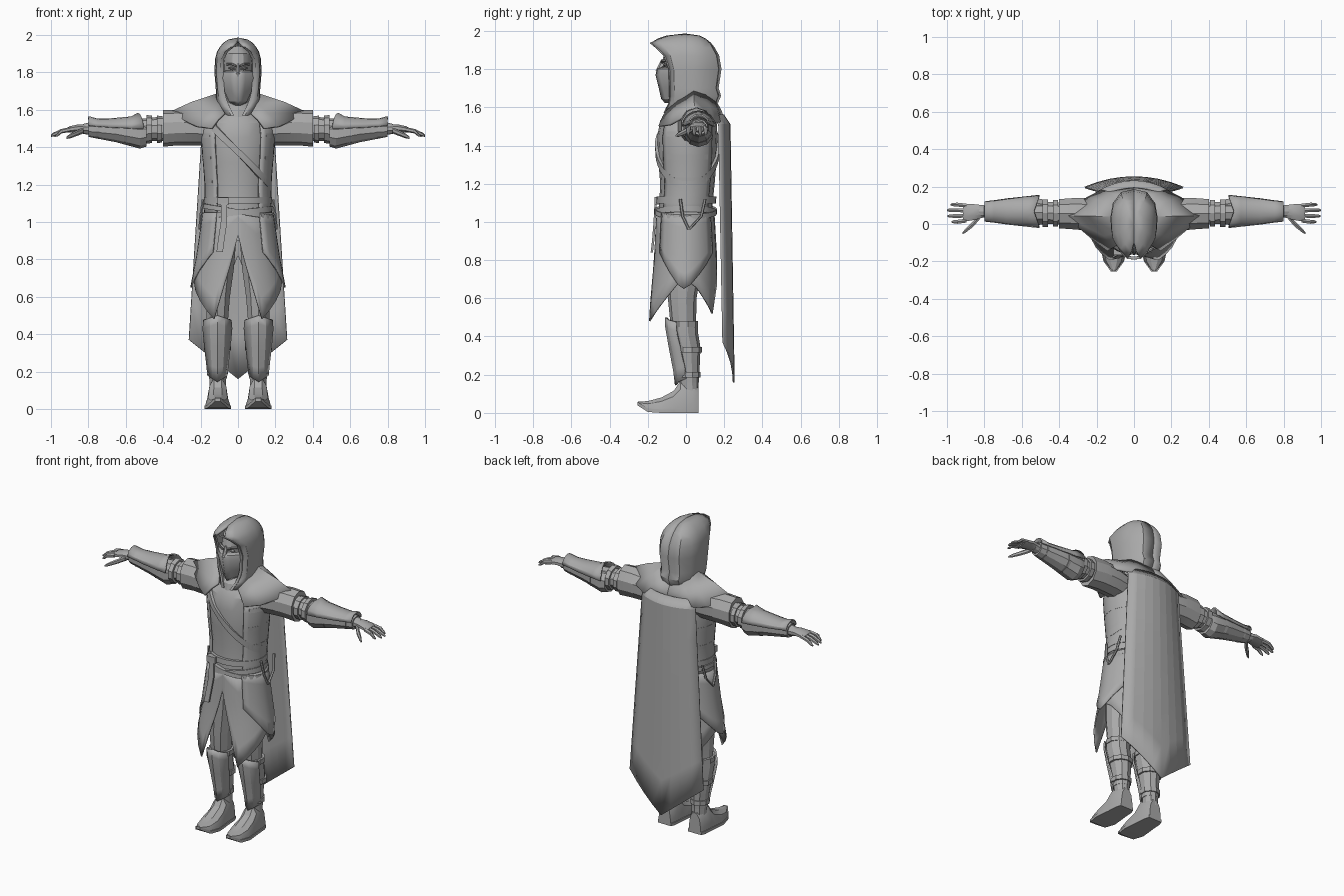
import bpy, bmesh, math
from math import sin, cos, pi, radians

grey = bpy.data.materials.new("cloth grey")
grey.diffuse_color = (0.4, 0.4, 0.4, 1)


def loft(name, rings, closed=True, caps=True, wrap=False, mirror=False, thick=0, angle=25):
    """Skin a list of equal-length point rings."""
    bm = bmesh.new()
    vs = [[bm.verts.new(p) for p in r] for r in rings]
    n = len(vs[0])
    for i in range(len(vs) if wrap else len(vs) - 1):
        a, b = vs[i], vs[(i + 1) % len(vs)]
        for j in range(n if closed else n - 1):
            k = (j + 1) % n
            bm.faces.new((a[j], a[k], b[k], b[j]))
    if closed and caps and not wrap:
        bm.faces.new(vs[0])
        bm.faces.new(vs[-1])
    bmesh.ops.remove_doubles(bm, verts=bm.verts, dist=0.0004)
    bmesh.ops.recalc_face_normals(bm, faces=bm.faces)
    me = bpy.data.meshes.new(name)
    bm.to_mesh(me)
    bm.free()
    me.materials.append(grey)
    ob = bpy.data.objects.new(name, me)
    bpy.context.collection.objects.link(ob)
    bpy.ops.object.select_all(action='DESELECT')
    ob.select_set(True)
    bpy.context.view_layer.objects.active = ob
    bpy.ops.object.shade_smooth_by_angle(angle=radians(angle))
    if thick:
        m = ob.modifiers.new("thickness", 'SOLIDIFY')
        m.thickness, m.offset = thick, 0
    if mirror:
        ob.modifiers.new("mirror", 'MIRROR').use_clip = True
    return ob


def lerp(t, table):
    """Interpolate rows (key, values...) at key t."""
    if t <= table[0][0]:
        return table[0][1:]
    for a, b in zip(table, table[1:]):
        if t <= b[0]:
            f = (t - a[0]) / (b[0] - a[0])
            return tuple(p + (q - p) * f for p, q in zip(a[1:], b[1:]))
    return table[-1][1:]


def ring_x(x, y, z, ry, rz, n=10):
    return [(x, y + ry * cos(2 * pi * i / n + pi / n), z + rz * sin(2 * pi * i / n + pi / n)) for i in range(n)]


def ring_z(z, x, y, rx, ry, n=10):
    return [(x + rx * cos(2 * pi * i / n + pi / n), y + ry * sin(2 * pi * i / n + pi / n), z) for i in range(n)]


def body_pt(phi, z, off, table):
    """Point on an oval body; phi is measured from the front."""
    rx, yf, yb = lerp(z, table)
    c = (yf + yb) / 2
    return ((rx + off) * sin(phi), c - ((yb - yf) / 2 + off) * cos(phi), z)


# Torso
TORSO = [(.9, .17, -.145, .14), (1, .172, -.145, .14), (1.1, .165, -.14, .14), (1.2, .165, -.135, .15),
         (1.32, .175, -.145, .16), (1.45, .185, -.15, .165), (1.53, .175, -.135, .16),
         (1.58, .12, -.1, .13), (1.63, .07, -.05, .1)]
loft("torso", [[body_pt(2 * pi * i / 20, r[0], 0, TORSO) for i in range(20)] for r in TORSO])


def band(name, zfun, w, off, lo=0, hi=360, n=32):
    """Strip of cloth or leather laid over the torso."""
    full = hi - lo == 360
    secs = []
    for i in range(n if full else n + 1):
        p = radians(lo + (hi - lo) * i / n)
        z = zfun(p)
        secs.append([body_pt(p, z + d * w / 2, o, TORSO) for d, o in ((-1, -.008), (-1, off), (1, off), (1, -.008))])
    return loft(name, secs, wrap=full)


# Belts, diagonal sash and side straps
band("upper_belt", lambda p: 1.115, .035, .016)
band("lower_belt", lambda p: 1.05 + .02 * sin(p), .028, .017)
band("slanted_belt", lambda p: 1.055 - .03 * sin(p), .025, .022)
band("sash", lambda p: 1.375 - .185 * sin(p), .045, .014, n=40)
for z in (1.22, 1.34, 1.46):
    for s in (0, 180):
        band("side_strap", lambda p, z=z: z, .025, .014, 50 + s, 130 + s, 8)
for lo, hi in ((40, 140), (220, 320)):
    rows = [[body_pt(radians(lo + (hi - lo) * i / 10), z, .008, TORSO) for i in range(11)]
            for z in (1.0, 1.1, 1.2, 1.32, 1.45, 1.53)]
    loft("coat_side", rows, closed=False, thick=.01)
loft("buckle", [[(x, y, z) for x, z in ((-.11, 1.13), (-.05, 1.13), (-.05, 1.09), (-.11, 1.09))] for y in (-.13, -.165)])
# Hanging belt end and side thongs
path = [(1.1, -.075, -.165), (1.0, -.075, -.17), (.9, -.09, -.178), (.84, -.098, -.185)]
loft("belt_end", [[(x - .017, y, z), (x + .017, y, z), (x + .017, y + .012, z), (x - .017, y + .012, z)]
                  for z, x, y in path])
for y0 in (-.03, .1):
    loft("side_thong", [ring_z(1.12, .187, y0, .008, .008, 6), ring_z(1.03, .2, y0 * .75 + .005, .008, .008, 6),
                        ring_z(.96, .205, .015, .008, .008, 6)], mirror=True)

# Skirt layers with pointed hems
SKIRT = [(.48, .255, -.215, .16), (.66, .24, -.185, .165), (.8, .212, -.165, .16), (1.05, .175, -.15, .145)]


def skirt(name, phis, hem, off):
    cols = []
    for a in phis:
        h = lerp(a, hem)[0]
        cols.append([body_pt(radians(a), 1.05 + (h - 1.05) * k / 5, off, SKIRT) for k in range(6)])
    loft(name, cols, closed=False, mirror=True, thick=.008)


skirt("skirt", (0, 6, 12, 18, 24, 30, 42, 55, 68, 80, 100, 112, 125, 138, 150, 165, 180),
      [(0, .93), (30, .48), (80, .68), (105, .68), (150, .52), (180, .82)], .0)
skirt("coat_tail", (38, 50, 65, 80, 90, 100, 115, 130, 145),
      [(38, .84), (80, .67), (90, .65), (100, .67), (145, .84)], .01)

# Cape
cols = []
for i in range(9):
    u = i / 4 - 1
    hem = .16 + .21 * abs(u)
    col = []
    for k in range(8):
        t = max(0, (k - 1) / 6)
        z = 1.56 if k == 0 else 1.51 + (hem - 1.51) * t
        y = .195 if k == 0 else .228 + .022 * t
        col.append((u * (.19 + .072 * t), y - .055 * u * u, z))
    cols.append(col)
loft("cape", cols, closed=False, thick=.01, angle=5)

# Shoulder mantle
inner = [(.07, -.1, 1.58), (.1, -.04, 1.63), (.115, .04, 1.68), (.1, .1, 1.665), (.07, .145, 1.63), (0, .165, 1.61)]
outer = [(.14, -.14, 1.5), (.22, -.08, 1.51), (.37, .045, 1.58), (.25, .14, 1.53), (.18, .175, 1.52), (0, .195, 1.54)]
mid = [tuple((p + q) / 2 + d for p, q, d in zip(a, b, (0, 0, .008))) for a, b in zip(inner, outer)]
loft("shoulder_mantle", [inner, mid, outer], closed=False, mirror=True, thick=.012)

# Hood: horseshoe rows (z, half width, opening half width, front y, back y)
HOOD = [(1.57, .085, .03, -.11, .13), (1.62, .1, .055, -.085, .16), (1.66, .112, .07, -.08, .178),
        (1.7, .112, .08, -.08, .165), (1.8, .12, .087, -.085, .18), (1.87, .117, .083, -.11, .168),
        (1.91, .106, .062, -.15, .145), (1.935, .09, .03, -.18, .125), (1.955, .072, .012, -.145, .1),
        (1.97, .05, .0, -.1, .07), (1.98, .0, .0, -.01, .0)]
rows = []
for z, w, o, yf, yb in HOOD:
    half = [(o, yf, z), ((o + w) / 2 + w * .06, yf * .72, z), (w * .97, yf * .3, z), (w, yb * .2, z),
            (w * .9, yb * .6, z), (w * .55, yb * .92, z), (0, yb, z)]
    rows.append(half)
loft("hood", rows, closed=False, mirror=True, thick=.012, angle=30)
# Rolled hood edge
rim = [(o, yf, z) for z, w, o, yf, yb in HOOD[:8]] + [(0, -.182, 1.94)]
loft("hood_edge", [[(x - .008, y - .008, z), (x + .008, y - .006, z), (x + .008, y + .008, z), (x - .008, y + .008, z)]
                   for x, y, z in rim], mirror=True)
loft("cowl", [ring_z(1.56, 0, .02, .115, .135, 14), ring_z(1.6, 0, .03, .112, .135, 14),
              ring_z(1.64, 0, .045, .085, .11, 14)])

# Head and pointed face mask
HEAD = [(1.58, .05, -.06, .08), (1.64, .06, -.085, .1), (1.72, .075, -.105, .12), (1.8, .08, -.118, .13),
        (1.82, .08, -.112, .13), (1.84, .08, -.125, .13), (1.9, .072, -.11, .11), (1.94, .04, -.06, .06)]
loft("head", [[body_pt(2 * pi * i / 16, r[0], 0, HEAD) for i in range(16)] for r in HEAD])
loft("mask", [[(0, f, z), (w * .45, f + .022, z), (w, f + .07, z), (w, f + .11, z)] for z, w, f in
              ((1.625, .02, -.11), (1.645, .045, -.128), (1.7, .07, -.14), (1.77, .083, -.157), (1.8, .083, -.15),
               (1.812, .05, -.13))], closed=False, mirror=True, thick=.006)
loft("nose", [ring_z(1.79, 0, -.135, .015, .025, 6), ring_z(1.85, 0, -.118, .008, .012, 6)])
loft("eye", [ring_x(x, -.108, 1.822, r, r * .7, 8) for x, r in ((.018, .004), (.035, .012), (.052, .004))], mirror=True)
loft("brow", [ring_x(x, y, z, .01, .006, 6) for x, y, z in
              ((.01, -.124, 1.835), (.035, -.12, 1.845), (.062, -.095, 1.843))], mirror=True)

# Arms
loft("sleeve", [ring_x(*r) for r in ((.13, .04, 1.49, .09, .08), (.22, .05, 1.5, .092, .09), (.32, .055, 1.505, .088, .095),
                                     (.4, .055, 1.5, .082, .098), (.395, .055, 1.5, .06, .065))], mirror=True)
loft("arm", [ring_x(*r) for r in ((.38, .055, 1.5, .062, .068), (.46, .06, 1.495, .062, .062), (.6, .065, 1.49, .055, .055),
                                  (.78, .068, 1.5, .036, .036), (.83, .068, 1.497, .035, .026))], mirror=True)
for x, r in ((.42, .074), (.475, .077)):
    loft("elbow_band", [ring_x(x + d, .058, 1.495, r, r - e) for d, e in ((-.014, .004), (.014, 0))], mirror=True)
loft("bracer", [ring_x(*r) for r in ((.49, .065, 1.475, .07, .072), (.525, .066, 1.47, .078, .078),
                                     (.65, .066, 1.488, .066, .062), (.8, .068, 1.497, .046, .042))], mirror=True)
for x, r in ((.6, .073), (.75, .054)):
    loft("bracer_strap", [ring_x(x + d, .067, 1.482 + (x - .6) * .09, r, r - .004) for d in (-.009, .009)], mirror=True)
# Flared plate on top of each forearm
loft("forearm_plate", [[(x - .03 * abs(cos(a)) * (x < .56), .067 + ry * cos(a), zb + (zt - zb) * sin(a))
                        for a in [pi * i / 8 for i in range(9)]]
                       for x, ry, zb, zt in ((.535, .085, 1.5, 1.58), (.57, .078, 1.5, 1.56), (.68, .066, 1.505, 1.55),
                                             (.75, .056, 1.51, 1.548), (.8, .05, 1.515, 1.562))],
     closed=False, mirror=True, thick=.008)
# Hands
loft("palm", [ring_x(*r, 8) for r in ((.8, .068, 1.497, .034, .026), (.85, .064, 1.502, .045, .022),
                                      (.9, .06, 1.495, .05, .018), (.915, .06, 1.49, .046, .014))], mirror=True)
for y, tip in ((.018, .975), (.045, .997), (.072, 1.0), (.098, .98)):
    ys = y + (y - .06) * .15
    loft("finger", [ring_x(.895, y, 1.495, .012, .013, 6), ring_x(.945, ys, 1.485, .012, .012, 6),
                    ring_x(tip - .012, ys, 1.467, .01, .01, 6), ring_x(tip, ys, 1.46, .005, .005, 6)], mirror=True)
loft("thumb", [ring_x(.825, .04, 1.49, .018, .016, 6), ring_x(.86, 0, 1.475, .017, .015, 6),
               ring_x(.9, -.035, 1.458, .013, .012, 6), ring_x(.917, -.05, 1.45, .006, .006, 6)], mirror=True)

# Legs, greaves and knee guards
loft("leg", [ring_z(*r) for r in ((.95, .085, 0, .083, .11), (.75, .1, -.01, .082, .09), (.6, .108, -.02, .068, .075),
                                  (.48, .11, -.015, .06, .068), (.3, .108, .01, .052, .06), (.1, .108, .02, .045, .045))], mirror=True)
loft("greave", [ring_z(*r) for r in ((.48, .11, -.015, .072, .078), (.42, .112, -.012, .07, .075),
                                     (.34, .11, .004, .066, .072), (.25, .108, .012, .056, .06),
                                     (.16, .108, .015, .05, .052))], mirror=True)
for z, y, r in ((.465, -.013, .077), (.33, .008, .075), (.2, .016, .06)):
    loft("greave_strap", [ring_z(z + d, .11, y, r, r) for d in (-.014, .014)], mirror=True)
# Shin plates rise to a point at the knee and fall to one at the ankle
loft("shin_plate", [[(.11 + w * u, y + .055 * u * u, z + dz * (1 - abs(u))) for u in (-1, -.5, 0, .5, 1)]
                    for z, w, y, dz in ((.475, .072, -.105, .025), (.43, .076, -.105, .025), (.34, .068, -.085, .0),
                                        (.24, .056, -.062, -.02), (.18, .05, -.053, -.035))],
     closed=False, mirror=True, thick=.01)
# Boots
BOOT = [(.065, .042, 0, .13), (.035, .052, 0, .17), (-.03, .056, 0, .165), (-.065, .06, 0, .115), (-.13, .066, 0, .08),
        (-.2, .05, .005, .062), (-.255, .01, .04, .058)]
loft("boot", [[(.108 + w * u, y, b + (t - b) * v) for u, v in
               ((-1, 0), (-1, .3), (-.8, .75), (-.35, 1), (.35, 1), (.8, .75), (1, .3), (1, 0))]
              for y, w, b, t in BOOT], mirror=True)
loft("sole", [[(.108 + (w + .005) * u, y, b + h) for u, h in ((-1, 0), (-1, .018), (1, .018), (1, 0))]
              for y, w, b, t in BOOT], mirror=True)
